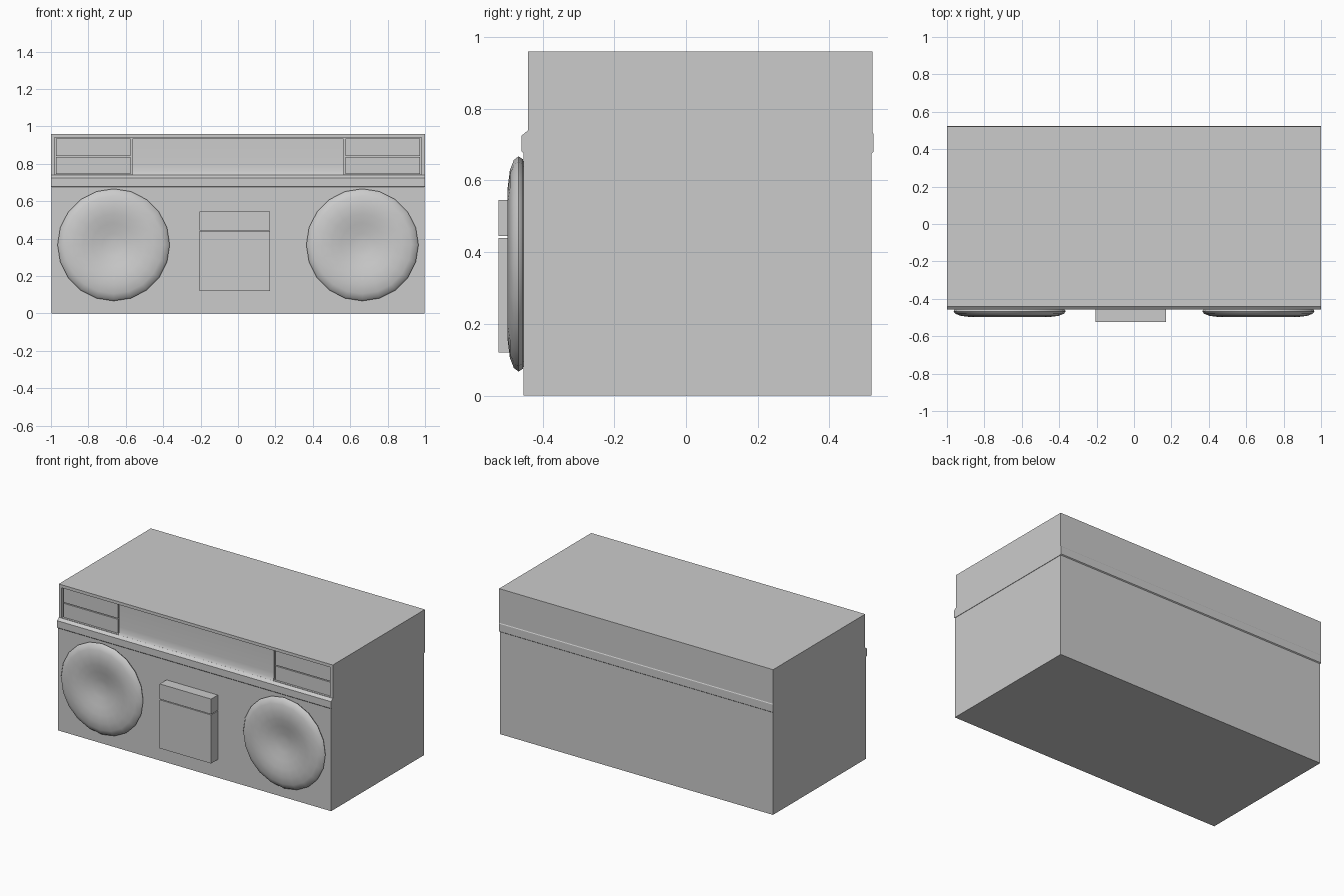
import bpy, bmesh, math

if "Cube" in bpy.data.objects:
    bpy.data.objects.remove(bpy.data.objects["Cube"])


def finish(name, bm, smooth=None):
    bmesh.ops.recalc_face_normals(bm, faces=bm.faces[:])
    mesh = bpy.data.meshes.new(name)
    bm.to_mesh(mesh)
    bm.free()
    ob = bpy.data.objects.new(name, mesh)
    bpy.context.collection.objects.link(ob)
    if smooth is not None:
        bpy.ops.object.select_all(action='DESELECT')
        ob.select_set(True)
        bpy.context.view_layer.objects.active = ob
        bpy.ops.object.shade_smooth_by_angle(angle=math.radians(smooth))
    return ob


def extrude_x(name, profile, x0, x1, smooth=None):
    """Extrude a (y, z) outline along x."""
    bm = bmesh.new()
    face = bm.faces.new([bm.verts.new((x0, y, z)) for y, z in profile])
    out = bmesh.ops.extrude_face_region(bm, geom=[face])
    verts = [v for v in out['geom'] if isinstance(v, bmesh.types.BMVert)]
    bmesh.ops.translate(bm, verts=verts, vec=(x1 - x0, 0, 0))
    return finish(name, bm, smooth)


def box(name, x, y, z):
    return extrude_x(name, [(y[0], z[0]), (y[1], z[0]), (y[1], z[1]), (y[0], z[1])], *x)


def speaker(name, cx, cz, profile, sides=20):
    """Lathe a (radius, y) profile around the y axis."""
    bm = bmesh.new()
    rings = []
    for r, y in profile:
        rings.append([bm.verts.new((cx + r * math.cos(2 * math.pi * i / sides), y,
                                    cz + r * math.sin(2 * math.pi * i / sides)))
                      for i in range(sides)])
    tip = bm.verts.new((cx, -0.466, cz))
    for i in range(sides):
        j = (i + 1) % sides
        for a, b in zip(rings, rings[1:]):
            bm.faces.new((a[i], a[j], b[j], b[i]))
        bm.faces.new((rings[-1][i], rings[-1][j], tip))
    bm.faces.new(rings[0])
    return finish(name, bm, 50)


# Lower cabinet
box("lower_cabinet", (-0.997, 0.997), (-0.453, 0.517), (0, 0.68))

# Upper cabinet with a chamfered front lip
upper = extrude_x("upper_cabinet", [
    (-0.453, 0.675), (-0.458, 0.68), (-0.458, 0.725), (-0.44, 0.74), (-0.44, 0.96),
    (0.52, 0.96), (0.52, 0.735), (0.523, 0.73), (0.523, 0.68), (0.517, 0.675)], -1, 1)

# Shallow recess behind the front controls
cutter = box("recess_cutter", (-0.98, 0.98), (-0.6, -0.42), (0.742, 0.94))
cutter.hide_render = True
cutter.hide_viewport = True
cut = upper.modifiers.new("recess", 'BOOLEAN')
cut.operation = 'DIFFERENCE'
cut.solver = 'EXACT'
cut.object = cutter

# Centre panel sweeping out to the lip
extrude_x("centre_panel", [
    (-0.41, 0.72), (-0.457, 0.724), (-0.441, 0.739), (-0.434, 0.758), (-0.431, 0.79),
    (-0.431, 0.935), (-0.41, 0.935)], -0.565, 0.565, 35)

# Stacked drawers on each side
for side, s in (("left", -1), ("right", 1)):
    x = sorted((s * 0.575, s * 0.972))
    box(side + "_lower_drawer", x, (-0.431, -0.41), (0.745, 0.837))
    box(side + "_upper_drawer", x, (-0.431, -0.41), (0.843, 0.935))

# Round dished speakers
dish = [(0.27, -0.45), (0.292, -0.455), (0.3, -0.467), (0.29, -0.48), (0.262, -0.491),
        (0.215, -0.497), (0.165, -0.493), (0.115, -0.482), (0.06, -0.47), (0.02, -0.465)]
for side, s in (("left", -1), ("right", 1)):
    speaker(side + "_speaker", s * 0.665, 0.367, dish)

# Front centre door and its cap
box("front_door", (-0.205, 0.17), (-0.523, -0.45), (0.12, 0.44))
box("front_door_cap", (-0.205, 0.17), (-0.523, -0.45), (0.445, 0.545))
